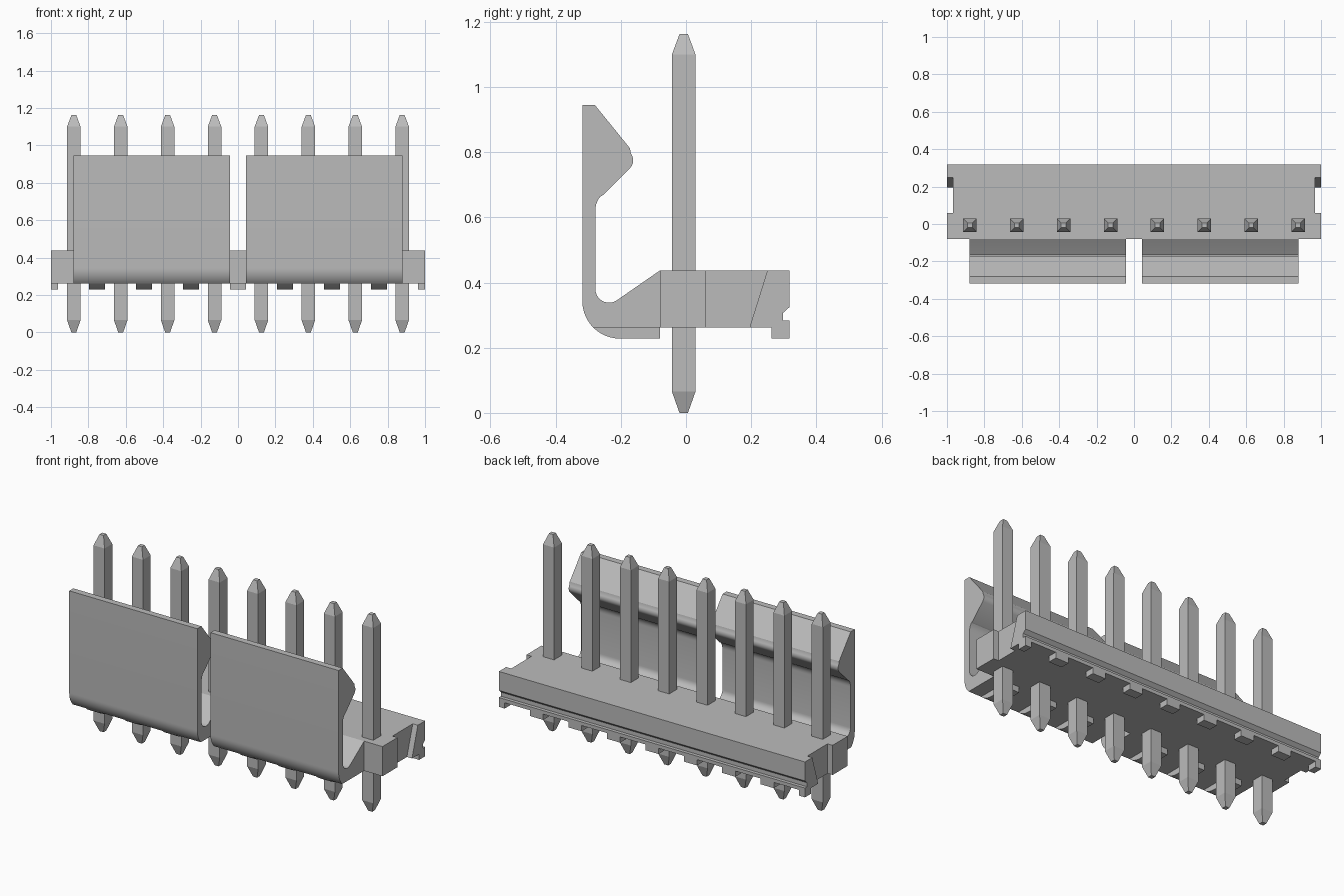
import bpy, bmesh, math

cube = bpy.data.objects.get("Cube")
if cube:
    bpy.data.objects.remove(cube, do_unlink=True)

grey = bpy.data.materials.new("plain grey")
grey.use_nodes = True
GREY = (0.5, 0.5, 0.5, 1)
grey.diffuse_color = GREY
grey.node_tree.nodes["Principled BSDF"].inputs["Base Color"].default_value = GREY


def finish(name, bm, smooth=False):
    bmesh.ops.recalc_face_normals(bm, faces=bm.faces)
    mesh = bpy.data.meshes.new(name)
    bm.to_mesh(mesh)
    bm.free()
    mesh.materials.append(grey)
    obj = bpy.data.objects.new(name, mesh)
    bpy.context.collection.objects.link(obj)
    bpy.ops.object.select_all(action='DESELECT')
    obj.select_set(True)
    bpy.context.view_layer.objects.active = obj
    if smooth:
        bpy.ops.object.shade_smooth_by_angle(angle=math.radians(25))
    return obj


def prism(name, profile, x0, x1, smooth=False):
    """Extrude a (y, z) profile along x."""
    bm = bmesh.new()
    face = bm.faces.new([bm.verts.new((x0, y, z)) for y, z in profile])
    out = bmesh.ops.extrude_face_region(bm, geom=[face])
    verts = [v for v in out["geom"] if isinstance(v, bmesh.types.BMVert)]
    bmesh.ops.translate(bm, vec=(x1 - x0, 0, 0), verts=verts)
    return finish(name, bm, smooth)


def arc(cy, cz, r, a0, a1, n=8):
    """Points on an arc in the y-z plane, angles in degrees."""
    angles = [math.radians(a0 + (a1 - a0) * i / n) for i in range(n + 1)]
    return [(cy + r * math.cos(a), cz + r * math.sin(a)) for a in angles]


FRONT, BACK = -0.08, 0.318      # housing depth
LOW, BASE, TOP = 0.228, 0.262, 0.437  # feet, housing underside, housing top

# Housing with a groove along its back edge
housing = prism("housing", [
    (FRONT, BASE), (BACK, BASE), (BACK, 0.283), (0.298, 0.283),
    (0.298, 0.307), (BACK, 0.325), (BACK, TOP), (FRONT, TOP)], -1, 1)

# Slanted notches in both ends
for side in (-1, 1):
    cutter = prism("notch_cutter", [
        (0.06, 0.2), (0.1755, 0.2), (0.2695, 0.5), (0.06, 0.5)],
        *sorted((side * 0.967, side * 1.1)))
    cutter.hide_render = True
    bpy.context.view_layer.objects.active = housing
    mod = housing.modifiers.new("notch", 'BOOLEAN')
    mod.operation = 'DIFFERENCE'
    mod.solver = 'EXACT'
    mod.object = cutter
    bpy.ops.object.modifier_apply(modifier=mod.name)
    bpy.data.objects.remove(cutter, do_unlink=True)

# Feet along the back edge
foot = [(0.262, LOW), (BACK, LOW), (BACK, BASE), (0.262, BASE)]
for i in range(-3, 4):
    prism(f"back_foot_{i + 4}", foot, i * 0.251 - 0.043, i * 0.251 + 0.043)
prism("right_end_foot", foot, -1, -0.962)
prism("left_end_foot", foot, 0.962, 1)

# Two hooked locking walls with a rounded bend at the bottom
BEND = (-0.203, 0.343, 0.115)
cut = 180 + math.degrees(math.asin((BEND[1] - BASE) / BEND[2]))
latch = ([(-0.318, 0.945), (-0.28, 0.945), (-0.172, 0.812)]
         + arc(-0.197, 0.775, 0.035, 38, -42, 6)
         + [(-0.255, 0.668)]
         + arc(-0.213, 0.622, 0.065, 140, 180, 5)
         + arc(-0.236, 0.380, 0.042, 180, 302, 9)
         + [(FRONT, TOP), (FRONT, BASE)]
         + arc(*BEND, cut, 180))
prism("right_latch_wall", latch, -0.88, -0.043, True)
prism("left_latch_wall", latch, 0.043, 0.88, True)

# Ribs under the latch bends
rib = arc(*BEND, cut, 270, 6) + [(FRONT, LOW), (FRONT, BASE)]
for i in (-3, -2, -1, 1, 2, 3):
    prism(f"latch_rib_{i + 4}", rib, i * 0.251 - 0.043, i * 0.251 + 0.043, True)

# Square pins with tapered tips
for i in range(8):
    x, y = (i - 3.5) * 0.2508, -0.007
    bm = bmesh.new()
    rings = []
    for z, h in ((0, 0.013), (0.065, 0.036), (1.1, 0.036), (1.162, 0.013)):
        rings.append([bm.verts.new((x + sx * h, y + sy * h, z))
                      for sx, sy in ((-1, -1), (1, -1), (1, 1), (-1, 1))])
    for a, b in zip(rings, rings[1:]):
        for k in range(4):
            n = (k + 1) % 4
            bm.faces.new((a[k], a[n], b[n], b[k]))
    bm.faces.new(rings[0])
    bm.faces.new(rings[-1])
    finish(f"pin_{i + 1}", bm)
